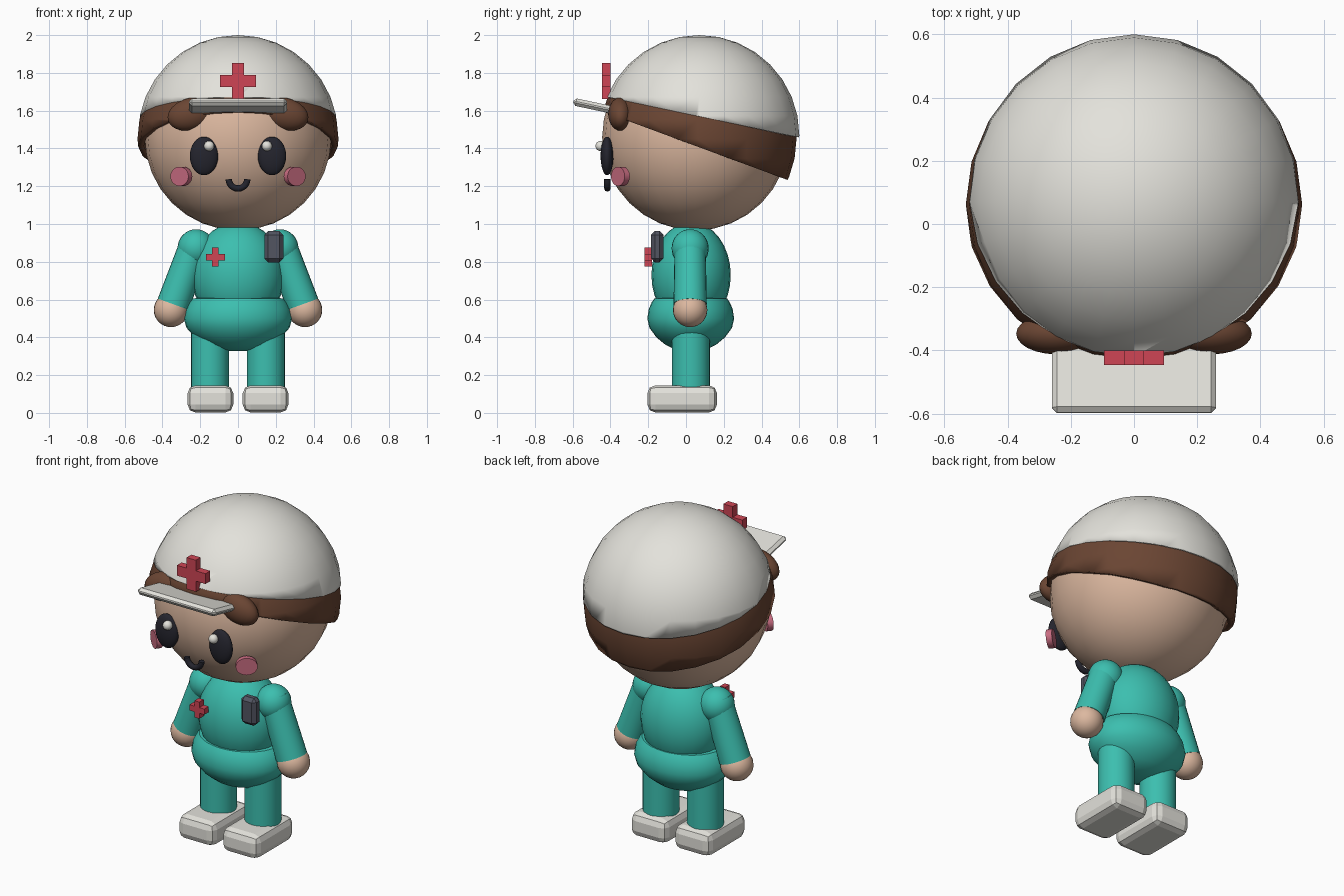
import bpy, bmesh, math
from mathutils import Matrix, Vector

if "Cube" in bpy.data.objects:
    bpy.data.objects.remove(bpy.data.objects["Cube"])


def material(name, *rgb):
    m = bpy.data.materials.new(name)
    m.use_nodes = True
    m.diffuse_color = (*rgb, 1)
    m.node_tree.nodes["Principled BSDF"].inputs["Base Color"].default_value = (*rgb, 1)
    return m


WHITE = material("off white", .77, .76, .71)
TEAL = material("teal cloth", .045, .52, .43)
SKIN = material("skin", .72, .48, .35)
BROWN = material("brown hair", .145, .06, .033)
RED = material("red", .62, .06, .09)
PINK = material("blush pink", .58, .15, .22)
DARK = material("near black", .018, .018, .027)
GREY = material("slate grey", .085, .09, .12)


def finish(bm, name, mat, smooth=40):
    bmesh.ops.recalc_face_normals(bm, faces=bm.faces)
    me = bpy.data.meshes.new(name)
    bm.to_mesh(me)
    bm.free()
    me.materials.append(mat)
    ob = bpy.data.objects.new(name, me)
    bpy.context.collection.objects.link(ob)
    if smooth:
        bpy.ops.object.select_all(action='DESELECT')
        ob.select_set(True)
        bpy.context.view_layer.objects.active = ob
        bpy.ops.object.shade_smooth_by_angle(angle=math.radians(smooth))
    return ob


def place(loc, scale=(1, 1, 1), rot=None):
    return Matrix.Translation(loc) @ (rot or Matrix()) @ Matrix.Diagonal((*scale, 1))


def ball(name, mat, loc, radii, rot=None, cut=None, wall=0):
    """Ellipsoid; cut = (point, normal) keeps the part above a plane as a shell."""
    bm = bmesh.new()
    bmesh.ops.create_uvsphere(bm, u_segments=24, v_segments=16, radius=1,
                              matrix=place(loc, radii, rot))
    if cut:
        bmesh.ops.bisect_plane(bm, geom=bm.verts[:] + bm.edges[:] + bm.faces[:],
                               plane_co=cut[0], plane_no=cut[1], clear_inner=True)
    ob = finish(bm, name, mat, 60)
    if wall:
        mod = ob.modifiers.new("wall", 'SOLIDIFY')
        mod.thickness = wall
        mod.offset = -1
    return ob


def box(name, mat, loc, size, bevel=0, segments=1, rot=None):
    bm = bmesh.new()
    bmesh.ops.create_cube(bm, size=1, matrix=place(loc, size, rot))
    if bevel:
        bmesh.ops.bevel(bm, geom=bm.edges[:], offset=bevel, segments=segments,
                        profile=.5, affect='EDGES')
    return finish(bm, name, mat, 0)


def tube(name, mat, start, end, r1, r2):
    a, b = Vector(start), Vector(end)
    turn = (b - a).to_track_quat('Z', 'Y').to_matrix().to_4x4()
    bm = bmesh.new()
    bmesh.ops.create_cone(bm, cap_ends=True, segments=24, radius1=r1, radius2=r2,
                          depth=(b - a).length, matrix=Matrix.Translation((a + b) / 2) @ turn)
    return finish(bm, name, mat)


def cross(name, mat, loc, half, arm, depth):
    """Plus shape extruded from a square core."""
    bm = bmesh.new()
    h, a = half, arm / 2
    quarter = [Vector((a, a)), Vector((a, h)), Vector((-a, h))]
    pts = [Matrix.Rotation(math.pi / 2 * k, 2) @ p for k in range(4) for p in quarter]
    face = bm.faces.new([bm.verts.new((p.x, -depth / 2, p.y)) for p in pts])
    ext = bmesh.ops.extrude_face_region(bm, geom=[face])
    bmesh.ops.translate(bm, vec=(0, depth, 0),
                        verts=[v for v in ext["geom"] if isinstance(v, bmesh.types.BMVert)])
    bmesh.ops.translate(bm, vec=loc, verts=bm.verts)
    return finish(bm, name, mat, 0)


def lathe(name, mat, profile, centre, rx, ry, n=32):
    """Stack of elliptical rings from (height, width fraction) pairs."""
    bm = bmesh.new()
    rings = []
    for z, f in profile:
        angles = [2 * math.pi * i / n for i in range(n)]
        rings.append([bm.verts.new((centre[0] + rx * f * math.cos(t),
                                    centre[1] + ry * f * math.sin(t), z)) for t in angles])
    for lo, hi in zip(rings, rings[1:]):
        for i in range(n):
            j = (i + 1) % n
            bm.faces.new((lo[i], lo[j], hi[j], hi[i]))
    bm.faces.new(rings[0])
    bm.faces.new(rings[-1])
    return finish(bm, name, mat)


# Head, hair and helmet
ball("head", SKIN, (0, .05, 1.46), (.494, .494, .494))
ball("hair", BROWN, (0, .062, 1.45), (.532, .523, .53),
     cut=((0, .06, 1.41), (0, .37, 1)), wall=.03)
ball("helmet", WHITE, (0, .07, 1.47), (.53, .53, .53),
     cut=((0, .07, 1.57), (0, .21, 1)), wall=.01)
box("visor", WHITE, (0, -.475, 1.622), (.52, .25, .04), .016, 1,
    Matrix.Rotation(math.radians(-12), 4, 'X'))
cross("helmet_cross", RED, (0, -.423, 1.757), .095, .062, .045)

# Smile: a half ring swept along a curve
curve = bpy.data.curves.new("mouth", 'CURVE')
curve.dimensions = '3D'
curve.bevel_depth = .017
curve.bevel_resolution = 2
curve.use_fill_caps = True
line = curve.splines.new('POLY')
line.points.add(12)
for i, p in enumerate(line.points):
    t = math.pi * (1 + i / 12)
    p.co = (.049 * math.cos(t), -.416, 1.237 + .049 * math.sin(t), 1)
curve.materials.append(DARK)
bpy.context.collection.objects.link(bpy.data.objects.new("mouth", curve))

# Torso and hips
ball("torso", TEAL, (0, .027, .73), (.245, .21, .28))
lathe("hips", TEAL, [(.328, .15), (.338, .38), (.36, .58), (.4, .79), (.45, .95), (.5, 1),
                     (.55, .965), (.585, .9), (.605, .84), (.61, .7)],
      (0, .025), .287, .23)
cross("chest_cross", RED, (-.12, -.2, .825), .05, .034, .042)
box("radio", GREY, (.19, -.152, .88), (.1, .066, .165), .02, 1)

# Paired parts
for side, s in (("left", 1), ("right", -1)):
    ball(side + "_fringe", BROWN, (s * .247, -.347, 1.582), (.128, .065, .085),
         Matrix.Rotation(s * math.radians(15), 4, 'Y'))
    ball(side + "_eye", DARK, (s * .18, -.418, 1.36), (.075, .034, .102))
    ball(side + "_eye_glint", WHITE, (s * .153, -.452, 1.413), (.027, .027, .027))
    # Cheek: short elliptical disc turned to follow the face
    bm = bmesh.new()
    bmesh.ops.create_cone(bm, cap_ends=True, segments=24, radius1=1, radius2=1, depth=1,
                          matrix=place((s * .3, -.347, 1.252), (1, 1, 1),
                                       Matrix.Rotation(s * math.radians(37), 4, 'Z')
                                       @ Matrix.Rotation(math.pi / 2, 4, 'X'))
                          @ Matrix.Diagonal((.06, .051, .034, 1)))
    finish(bm, side + "_cheek", PINK)
    ball(side + "_shoulder", TEAL, (s * .222, .022, .872), (.098, .098, .1))
    tube(side + "_arm", TEAL, (s * .22, .022, .91), (s * .342, .022, .575), .082, .088)
    ball(side + "_hand", SKIN, (s * .355, .022, .545), (.091, .091, .091))
    tube(side + "_leg", TEAL, (s * .148, .026, .1), (s * .148, .026, .45), .101, .101)
    box(side + "_shoe", WHITE, (s * .146, -.02, .074), (.242, .368, .144), .042, 2)
